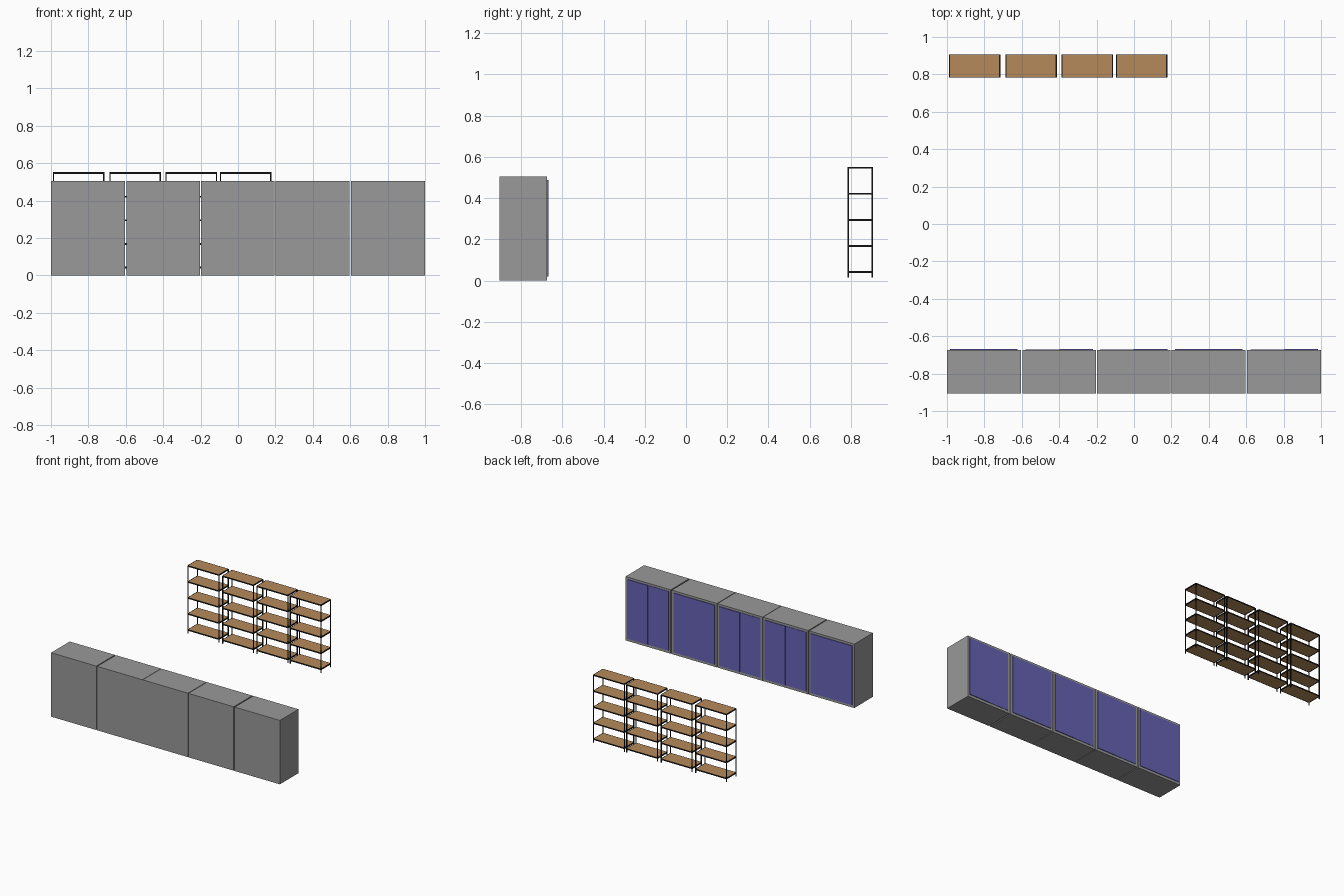
import bpy, bmesh
from mathutils import Vector, Matrix

if "Cube" in bpy.data.objects:
    bpy.data.objects.remove(bpy.data.objects["Cube"])


def material(name, rgb):
    m = bpy.data.materials.new(name)
    m.diffuse_color = (*rgb, 1)
    m.use_nodes = True
    m.node_tree.nodes["Principled BSDF"].inputs["Base Color"].default_value = m.diffuse_color
    return m


GREY = material("grey_cabinet", (0.319, 0.319, 0.319))
BLUE = material("blue_door", (0.135, 0.125, 0.46))
WOOD = material("wood", (0.47, 0.255, 0.105))
BLACK = material("black_metal", (0.012, 0.012, 0.012))


def boxes(name, mat, spans):
    """One object made of boxes, each given as (x0, x1, y0, y1, z0, z1)."""
    bm = bmesh.new()
    for x0, x1, y0, y1, z0, z1 in spans:
        centre = Vector(((x0 + x1) / 2, (y0 + y1) / 2, (z0 + z1) / 2))
        size = Matrix.Diagonal((x1 - x0, y1 - y0, z1 - z0, 1))
        bmesh.ops.create_cube(bm, size=1, matrix=Matrix.Translation(centre) @ size)
    me = bpy.data.meshes.new(name)
    bm.to_mesh(me)
    bm.free()
    me.materials.append(mat)
    ob = bpy.data.objects.new(name, me)
    bpy.context.collection.objects.link(ob)
    return ob


# Row of five cabinets, doors facing the shelves (+y)
Y0, Y1, H = -0.905, -0.673, 0.505
WIDTH, FRAME = 0.395, 0.017
cabinets = [(-1.0, False), (-0.597, True), (-0.199, True), (0.201, False), (0.605, True)]
for i, (x, double) in enumerate(cabinets, 1):
    boxes(f"cabinet_{i}", GREY, [(x, x + WIDTH, Y0, Y1, 0, H)])
    a, b = x + FRAME, x + WIDTH - FRAME
    z0, z1 = 0.02, H - 0.017
    if double:  # two leaves, one slightly proud of the other
        mid = (a + b) / 2
        leaves = [(a, mid, Y1, Y1 + 0.003, z0, z1), (mid, b, Y1, Y1 + 0.006, z0, z1)]
    else:
        leaves = [(a, b, Y1, Y1 + 0.005, z0, z1)]
    boxes(f"cabinet_doors_{i}", BLUE, leaves)

# Four open shelving units
S0, S1 = 0.784, 0.906
POST, RAIL, THICK = 0.006, 0.003, 0.009
LEVELS = [0.037 + 0.1265 * k for k in range(5)]
for i, x0 in enumerate((-0.99, -0.688, -0.387, -0.097), 1):
    x1 = x0 + 0.275
    # Corner posts
    frame = [(px, px + POST, py, py + POST, 0.015, 0.55)
             for px in (x0, x1 - POST) for py in (S0, S1 - POST)]
    # Metal rim around every shelf
    for z in LEVELS:
        frame += [(px, px + POST, S0 + POST, S1 - POST, z, z + THICK) for px in (x0, x1 - POST)]
        frame += [(x0 + POST, x1 - POST, py, py + RAIL, z, z + THICK) for py in (S0, S1 - RAIL)]
    boxes(f"shelf_frame_{i}", BLACK, frame)
    # Wooden boards
    boxes(f"shelf_boards_{i}", WOOD,
          [(x0 + POST, x1 - POST, S0 + RAIL, S1 - RAIL, z + 0.001, z + THICK) for z in LEVELS])
